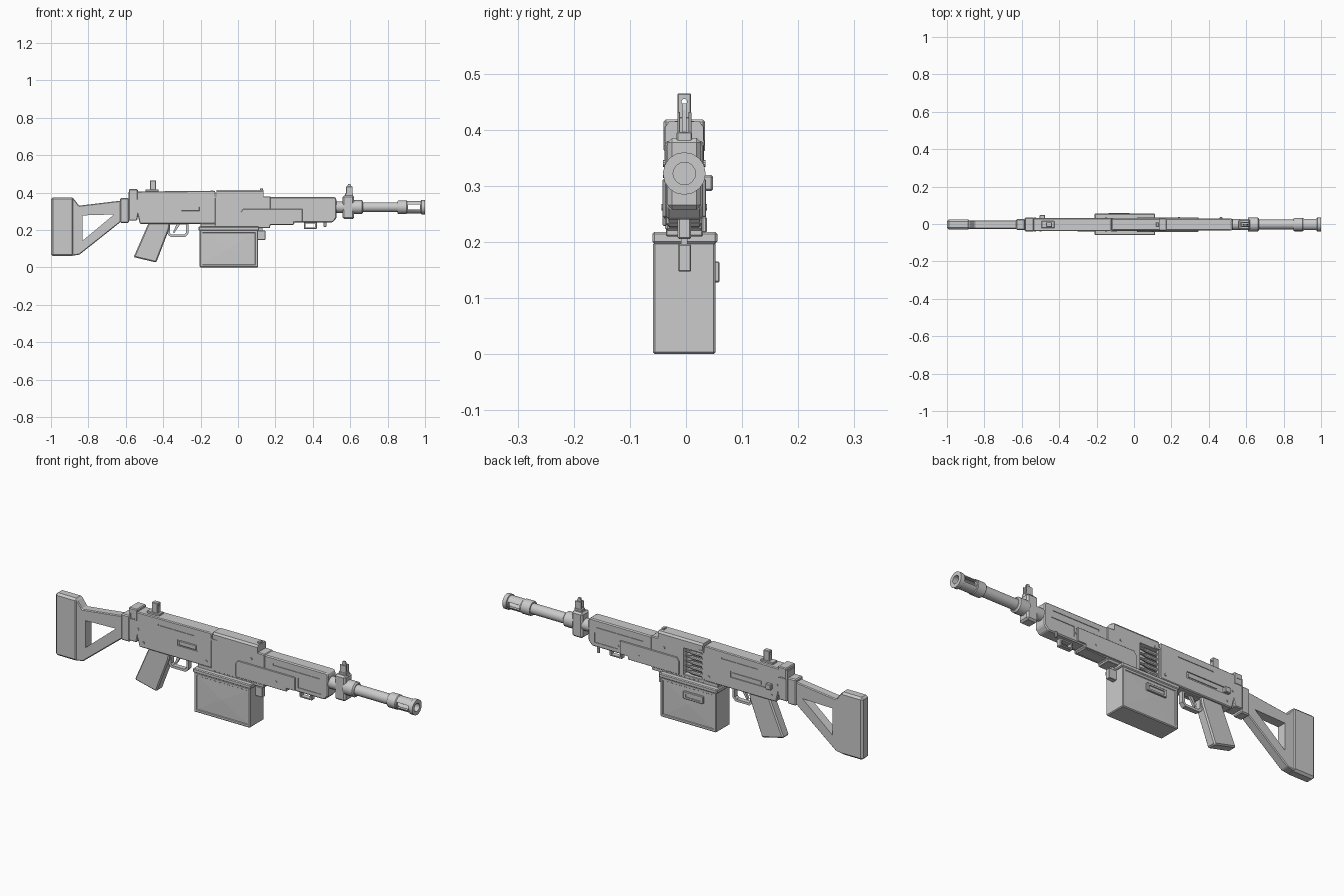
import bpy, bmesh, math
from mathutils import Vector

CY = -0.003  # centre plane of the gun


def finish(name, bm, bevel=0.0):
    bmesh.ops.recalc_face_normals(bm, faces=bm.faces)
    if bevel:
        bmesh.ops.bevel(bm, geom=bm.edges[:], offset=bevel, segments=1, affect='EDGES', profile=0.5)
    me = bpy.data.meshes.new(name)
    bm.to_mesh(me)
    bm.free()
    ob = bpy.data.objects.new(name, me)
    bpy.context.collection.objects.link(ob)
    return ob


def prism(name, pts, y0, y1, bevel=0.0):
    """Extrude an x-z outline between two y positions (relative to centre plane)."""
    bm = bmesh.new()
    f = bm.faces.new([bm.verts.new((x, CY + y0, z)) for x, z in pts])
    ext = bmesh.ops.extrude_face_region(bm, geom=[f])['geom']
    bmesh.ops.translate(bm, vec=(0, y1 - y0, 0), verts=[v for v in ext if isinstance(v, bmesh.types.BMVert)])
    return finish(name, bm, bevel)


def box(name, x0, x1, y0, y1, z0, z1, bevel=0.0):
    return prism(name, [(x0, z0), (x1, z0), (x1, z1), (x0, z1)], y0, y1, bevel)


def section(name, pts, x0, x1, bevel=0.0):
    """Extrude a y-z cross-section along x."""
    bm = bmesh.new()
    f = bm.faces.new([bm.verts.new((x0, CY + y, z)) for y, z in pts])
    ext = bmesh.ops.extrude_face_region(bm, geom=[f])['geom']
    bmesh.ops.translate(bm, vec=(x1 - x0, 0, 0), verts=[v for v in ext if isinstance(v, bmesh.types.BMVert)])
    return finish(name, bm, bevel)


def lathe(name, prof, n, zc, yc=0.0, smooth=True, closed=False, turn=0.0):
    """Spin an (x, radius) profile around an axis parallel to x."""
    bm = bmesh.new()
    rings = [[bm.verts.new((x, CY + yc + r * math.cos(2 * math.pi * (i + turn) / n),
                            zc + r * math.sin(2 * math.pi * (i + turn) / n))) for i in range(n)] for x, r in prof]
    pairs = list(zip(rings, rings[1:])) + ([(rings[-1], rings[0])] if closed else [])
    for a, b in pairs:
        for i in range(n):
            bm.faces.new((a[i], a[(i + 1) % n], b[(i + 1) % n], b[i]))
    if not closed:
        bm.faces.new(rings[0])
        bm.faces.new(rings[-1])
    ob = finish(name, bm)
    if smooth:
        bpy.ops.object.select_all(action='DESELECT')
        ob.select_set(True)
        bpy.context.view_layer.objects.active = ob
        bpy.ops.object.shade_smooth_by_angle(angle=math.radians(30))
    return ob


def cut(target, *cutters):
    for c in cutters:
        m = target.modifiers.new('cut', 'BOOLEAN')
        m.operation, m.solver, m.object = 'DIFFERENCE', 'EXACT', c
        bpy.context.view_layer.objects.active = target
        bpy.ops.object.modifier_apply(modifier=m.name)
        bpy.data.objects.remove(c)


# Shoulder stock
box('butt_pad', -1.0, -0.877, -0.027, 0.027, 0.06, 0.375, 0.01)
stock = prism('stock_frame', [(-0.89, 0.37), (-0.88, 0.37), (-0.85, 0.33), (-0.625, 0.357), (-0.625, 0.245),
                              (-0.848, 0.068), (-0.89, 0.062)], -0.023, 0.023, 0.004)
cut(stock, prism('c', [(-0.832, 0.278), (-0.663, 0.283), (-0.832, 0.142)], -0.1, 0.1))
box('stock_hinge', -0.63, -0.583, -0.029, 0.029, 0.238, 0.37, 0.005)

# Rear receiver with grooves and ejection slot
rear = prism('rear_receiver', [(-0.585, 0.405), (-0.127, 0.41), (-0.12, 0.403), (-0.12, 0.24), (-0.127, 0.233),
                               (-0.525, 0.233), (-0.535, 0.275), (-0.54, 0.25), (-0.585, 0.25)], -0.035, 0.035, 0.004)
cut(rear, box('c', -0.31, -0.2, -0.1, -0.030, 0.297, 0.328), box('c', -0.48, -0.27, 0.030, 0.1, 0.29, 0.322),
    *[box('c', -0.42, -0.22, s * 0.05 - 0.018, s * 0.05 + 0.018, 0.37, 0.376) for s in (-1, 1)])
box('ejection_cover', -0.303, -0.207, -0.036, -0.028, 0.301, 0.324, 0.002)
box('bolt_slide', -0.44, -0.28, 0.028, 0.034, 0.298, 0.314)
box('charging_handle', -0.505, -0.475, 0.03, 0.051, 0.291, 0.319, 0.003)
block = box('rear_block', -0.583, -0.535, -0.037, 0.037, 0.36, 0.418, 0.004)
cut(block, box('c', -0.571, -0.547, -0.1, 0.1, 0.368, 0.392))

# Rear sight
sight = box('rear_sight', -0.47, -0.438, -0.012, 0.012, 0.40, 0.465, 0.002)
cut(sight, lathe('c', [(-0.6, 0.005), (-0.3, 0.005)], 10, 0.45, smooth=False))
box('rear_sight_base', -0.495, -0.425, -0.018, 0.018, 0.40, 0.416, 0.002)

# Centre receiver with feed port and cartridges
centre = box('centre_receiver', -0.125, 0.175, -0.034, 0.034, 0.22, 0.38, 0.004)
cut(centre, box('c', -0.112, -0.008, 0.006, 0.1, 0.232, 0.368))
for i in range(5):
    z = 0.25 + i * 0.025
    lathe(f'cartridge_{i}', [(-0.11, 0.0095), (-0.05, 0.0095), (-0.038, 0.006), (-0.025, 0.006), (-0.01, 0.002)],
          10, z, 0.022)
top = section('top_cover', [(-0.034, 0.372), (0.034, 0.372), (0.034, 0.405), (0.027, 0.415), (-0.027, 0.415),
                            (-0.034, 0.405)], -0.115, 0.135)
box('cover_latch', 0.118, 0.133, -0.011, 0.011, 0.40, 0.423, 0.002)
box('cover_hinge', -0.122, -0.09, -0.036, 0.036, 0.372, 0.382)

# Handguard
guard = prism('handguard', [(0.17, 0.377), (0.518, 0.377), (0.526, 0.366), (0.526, 0.262), (0.505, 0.24),
                            (0.30, 0.24), (0.30, 0.228), (0.17, 0.226)], -0.032, 0.032, 0.005)
cut(guard, *[box('c', 0.22, 0.48, s * 0.05 - 0.021, s * 0.05 + 0.021, 0.338, 0.347) for s in (-1, 1)],
    *[box('c', 0.36, 0.49, s * 0.05 - 0.021, s * 0.05 + 0.021, 0.262, 0.312) for s in (-1, 1)],
    *[prism('c', [(x, 0.275), (x + 0.008, 0.275), (x + 0.035, 0.305), (x + 0.027, 0.305)], 0.029, 0.06)
      for x in (0.315, 0.345)])
for s, n in ((-1, 'front'), (1, 'back')):
    x0 = 0.015
    prism(f'guard_panel_{n}', [(x0, 0.295), (x0 + 0.012, 0.312), (0.345, 0.312), (0.345, 0.244), (0.30, 0.244),
                               (0.30, 0.228), (x0, 0.228)], s * 0.035 - 0.0035, s * 0.035 + 0.0035, 0.002)
    for x, z in ((-0.53, 0.32), (-0.5, 0.26), (-0.15, 0.26), (0.10, 0.34), (0.24, 0.262)):
        bm = bmesh.new()
        bmesh.ops.create_cone(bm, cap_ends=True, segments=10, radius1=0.006, radius2=0.006, depth=0.006)
        pin = finish(f'pin_{n}', bm)
        pin.rotation_euler.x = math.pi / 2
        pin.location = (x, CY + s * (0.0375 if x > 0.2 else 0.035), z)
loop = box('sling_loop', 0.352, 0.422, -0.012, 0.012, 0.205, 0.243, 0.003)
cut(loop, box('c', 0.362, 0.412, -0.1, 0.1, 0.213, 0.234))
box('sling_stud', 0.458, 0.472, 0.031, 0.04, 0.217, 0.245, 0.002)

# Barrel, gas block, muzzle brake
ZB = 0.322
lathe('barrel_root', [(0.5, 0.03), (0.57, 0.03)], 16, ZB)
box('gas_block', 0.56, 0.62, -0.03, 0.03, 0.258, 0.385, 0.008)
lathe('barrel_collar', [(0.61, 0.037), (0.662, 0.037), (0.668, 0.03)], 16, ZB)
lathe('barrel', [(0.66, 0.026), (0.87, 0.026)], 16, ZB)
muzzle = lathe('muzzle_brake', [(0.853, 0.02), (0.853, 0.033), (0.858, 0.036), (0.9, 0.036), (0.904, 0.033),
                                (0.978, 0.033), (0.98, 0.038), (1.0, 0.038), (1.0, 0.02)], 16, ZB, closed=True)
cut(muzzle, box('c', 0.908, 0.972, -0.1, 0.1, 0.309, 0.335))

# Front sight
prism('front_sight_post', [(0.582, 0.38), (0.61, 0.38), (0.606, 0.435), (0.601, 0.447), (0.589, 0.447),
                           (0.585, 0.435)], -0.004, 0.004)
for s in (-1, 1):
    box('front_sight_ear', 0.578, 0.613, s * 0.01 - 0.0025, s * 0.01 + 0.0025, 0.38, 0.432, 0.001)
box('front_sight_base', 0.572, 0.616, -0.0135, 0.0135, 0.375, 0.396, 0.002)

# Ammunition box with shallow pressed side panels
bm = bmesh.new()
bmesh.ops.create_cube(bm, size=1)
for v in bm.verts:
    v.co = Vector((-0.049 + v.co.x * 0.312, CY + v.co.y * 0.112, 0.1 + v.co.z * 0.2))
bmesh.ops.bevel(bm, geom=bm.edges[:], offset=0.004, segments=1, affect='EDGES', profile=0.5)
bm.normal_update()
for f in [f for f in bm.faces if abs(f.normal.y) > 0.95]:
    bmesh.ops.inset_region(bm, faces=[f], thickness=0.014)
    bmesh.ops.inset_region(bm, faces=[f], thickness=0.003, depth=-0.003)
    bmesh.ops.poke(bm, faces=[f], offset=0.002)
finish('ammo_box', bm)
box('ammo_box_lid', -0.211, 0.113, -0.057, 0.059, 0.197, 0.218, 0.004)
box('feed_plate', -0.2, 0.17, -0.033, 0.033, 0.21, 0.235, 0.002)
box('box_latch', 0.105, 0.146, -0.011, 0.012, 0.147, 0.196, 0.002)
box('latch_mount', 0.10, 0.13, -0.006, 0.006, 0.19, 0.235)
grab = box('box_handle', -0.135, -0.025, 0.048, 0.063, 0.128, 0.165, 0.002)
cut(grab, box('c', -0.122, -0.038, 0.058, 0.1, 0.138, 0.155))

# Grip, trigger and guard
prism('pistol_grip', [(-0.475, 0.245), (-0.362, 0.245), (-0.368, 0.205), (-0.437, 0.026), (-0.558, 0.055)],
      -0.025, 0.025, 0.006)
tg = prism('trigger_guard', [(-0.385, 0.24), (-0.375, 0.175), (-0.36, 0.163), (-0.282, 0.163), (-0.266, 0.18),
                             (-0.264, 0.24)], -0.012, 0.012)
cut(tg, prism('c', [(-0.365, 0.229), (-0.363, 0.183), (-0.356, 0.175), (-0.287, 0.175), (-0.278, 0.184),
                    (-0.277, 0.229)], -0.1, 0.1))
prism('trigger', [(-0.325, 0.236), (-0.305, 0.236), (-0.322, 0.212), (-0.34, 0.184), (-0.348, 0.186),
                  (-0.337, 0.212)], -0.006, 0.006)
